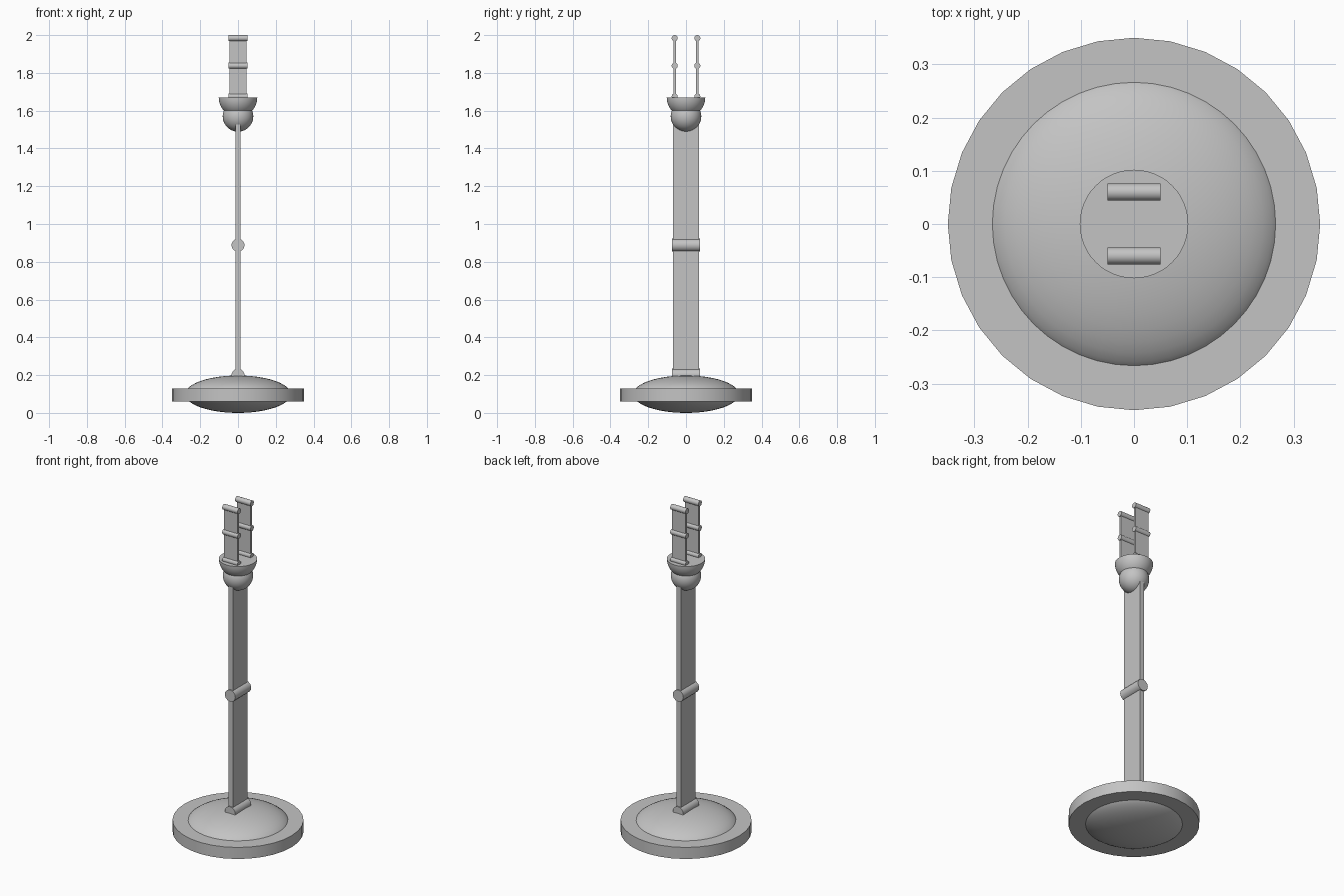
import bpy, bmesh, math
from mathutils import Matrix

if "Cube" in bpy.data.objects:
    bpy.data.objects.remove(bpy.data.objects["Cube"])

grey = bpy.data.materials.new("neutral grey")
grey.diffuse_color = (0.55, 0.55, 0.55, 1)
grey.use_nodes = True
grey.node_tree.nodes["Principled BSDF"].inputs["Base Color"].default_value = grey.diffuse_color


def finish(name, bm, smooth=True):
    mesh = bpy.data.meshes.new(name)
    bm.to_mesh(mesh)
    bm.free()
    mesh.materials.append(grey)
    ob = bpy.data.objects.new(name, mesh)
    bpy.context.collection.objects.link(ob)
    if smooth:
        bpy.ops.object.select_all(action='DESELECT')
        ob.select_set(True)
        bpy.context.view_layer.objects.active = ob
        bpy.ops.object.shade_smooth_by_angle(angle=math.radians(35))
    return ob


def box(name, centre, size):
    bm = bmesh.new()
    bmesh.ops.create_cube(bm, size=1, matrix=Matrix.Translation(centre) @ Matrix.Diagonal((*size, 1)))
    return finish(name, bm, False)


def cylinder(name, centre, radius, length, axis='Z', sides=32):
    rot = {'X': Matrix.Rotation(math.pi / 2, 4, 'Y'),
           'Y': Matrix.Rotation(math.pi / 2, 4, 'X'),
           'Z': Matrix.Identity(4)}[axis]
    bm = bmesh.new()
    bmesh.ops.create_cone(bm, cap_ends=True, segments=sides, radius1=radius, radius2=radius,
                          depth=length, matrix=Matrix.Translation(centre) @ rot)
    return finish(name, bm)


def ball(name, centre, radii, half=False):
    bm = bmesh.new()
    bmesh.ops.create_uvsphere(bm, u_segments=48, v_segments=24, radius=1)
    if half:  # keep the lower half and cap it
        bmesh.ops.bisect_plane(bm, geom=bm.verts[:] + bm.edges[:] + bm.faces[:],
                               plane_co=(0, 0, 0), plane_no=(0, 0, 1), clear_outer=True)
        bmesh.ops.holes_fill(bm, edges=[e for e in bm.edges if e.is_boundary], sides=0)
        bmesh.ops.recalc_face_normals(bm, faces=bm.faces[:])
    bmesh.ops.transform(bm, verts=bm.verts[:],
                        matrix=Matrix.Translation(centre) @ Matrix.Diagonal((*radii, 1)))
    return finish(name, bm)


# Base: flat disc with a lens-shaped dome through it
cylinder("base_disc", (0, 0, 0.095), 0.35, 0.068)
ball("base_dome", (0, 0, 0.099), (0.28, 0.28, 0.099))

# Flat post with round cross pins
box("post", (0, 0, 0.885), (0.028, 0.136, 1.37))
for name, z in (("lower_post_pin", 0.2), ("middle_post_pin", 0.888)):
    cylinder(name, (0, 0, z), 0.034, 0.148, 'Y')

# Head: ball joint carrying a flat-topped bowl
ball("head_ball", (0, 0, 1.57), (0.081, 0.081, 0.081))
ball("head_bowl", (0, 0, 1.669), (0.102, 0.102, 0.102), half=True)

# Two prongs, each a thin plate with three rods
for side, y in (("front", -0.06), ("back", 0.06)):
    box(side + "_prong", (0, y, 1.829), (0.09, 0.014, 0.31))
    for i, z in enumerate((1.675, 1.838, 1.984)):
        cylinder(f"{side}_prong_rod_{i + 1}", (0, y, z), 0.016, 0.1, 'X')
